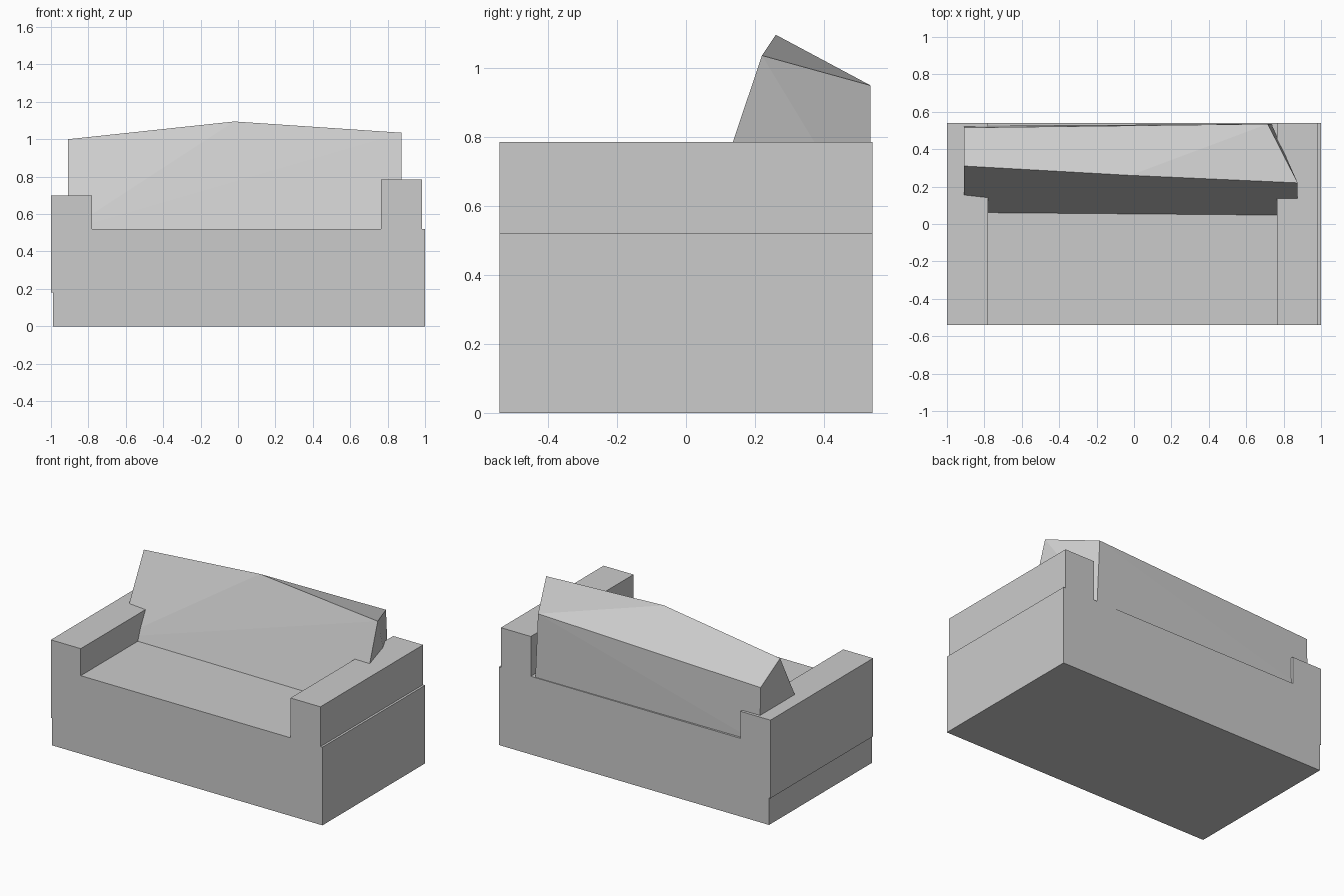
import bpy
import bmesh

cube = bpy.data.objects.get("Cube")
if cube:
    bpy.data.objects.remove(cube, do_unlink=True)

grey = bpy.data.materials.new("light_grey")
grey.use_nodes = True
colour = (0.6, 0.6, 0.6, 1)
grey.diffuse_color = colour
grey.node_tree.nodes["Principled BSDF"].inputs["Base Color"].default_value = colour


def add_part(name, bm):
    """Turn a bmesh into a flat shaded grey object."""
    bmesh.ops.recalc_face_normals(bm, faces=bm.faces)
    mesh = bpy.data.meshes.new(name)
    bm.to_mesh(mesh)
    bm.free()
    mesh.materials.append(grey)
    obj = bpy.data.objects.new(name, mesh)
    bpy.context.collection.objects.link(obj)
    return obj


# Seat and arms: one stepped outline (x, z) pushed through the full depth
half_depth = 0.54
outline = [
    (-0.99, 0), (1, 0), (1, 0.52), (0.985, 0.52),
    (0.985, 0.785), (0.765, 0.785), (0.765, 0.52),
    (-0.78, 0.52), (-0.78, 0.70), (-1, 0.70), (-1, 0.18), (-0.99, 0.18),
]
bm = bmesh.new()
front = bm.faces.new([bm.verts.new((x, -half_depth, z)) for x, z in outline])
pushed = bmesh.ops.extrude_face_region(bm, geom=[front], use_keep_orig=True)
moved = [v for v in pushed["geom"] if isinstance(v, bmesh.types.BMVert)]
bmesh.ops.translate(bm, verts=moved, vec=(0, 2 * half_depth, 0))
add_part("seat_and_arms", bm)

# Backrest: leaning wedge with a raised middle, wrapped around its corners
base = 0.515
corners = [
    (-0.91, 0.06, base), (0.875, 0.045, base),       # front foot
    (-0.91, 0.525, base), (0.735, 0.535, base),      # rear foot
    (-0.91, 0.31, 1.0), (-0.02, 0.26, 1.095), (0.875, 0.22, 1.035),  # crest
    (-0.91, 0.515, 0.883), (0.715, 0.535, 0.948),    # rear top edge
]
bm = bmesh.new()
for corner in corners:
    bm.verts.new(corner)
bmesh.ops.convex_hull(bm, input=bm.verts)
add_part("backrest", bm)
